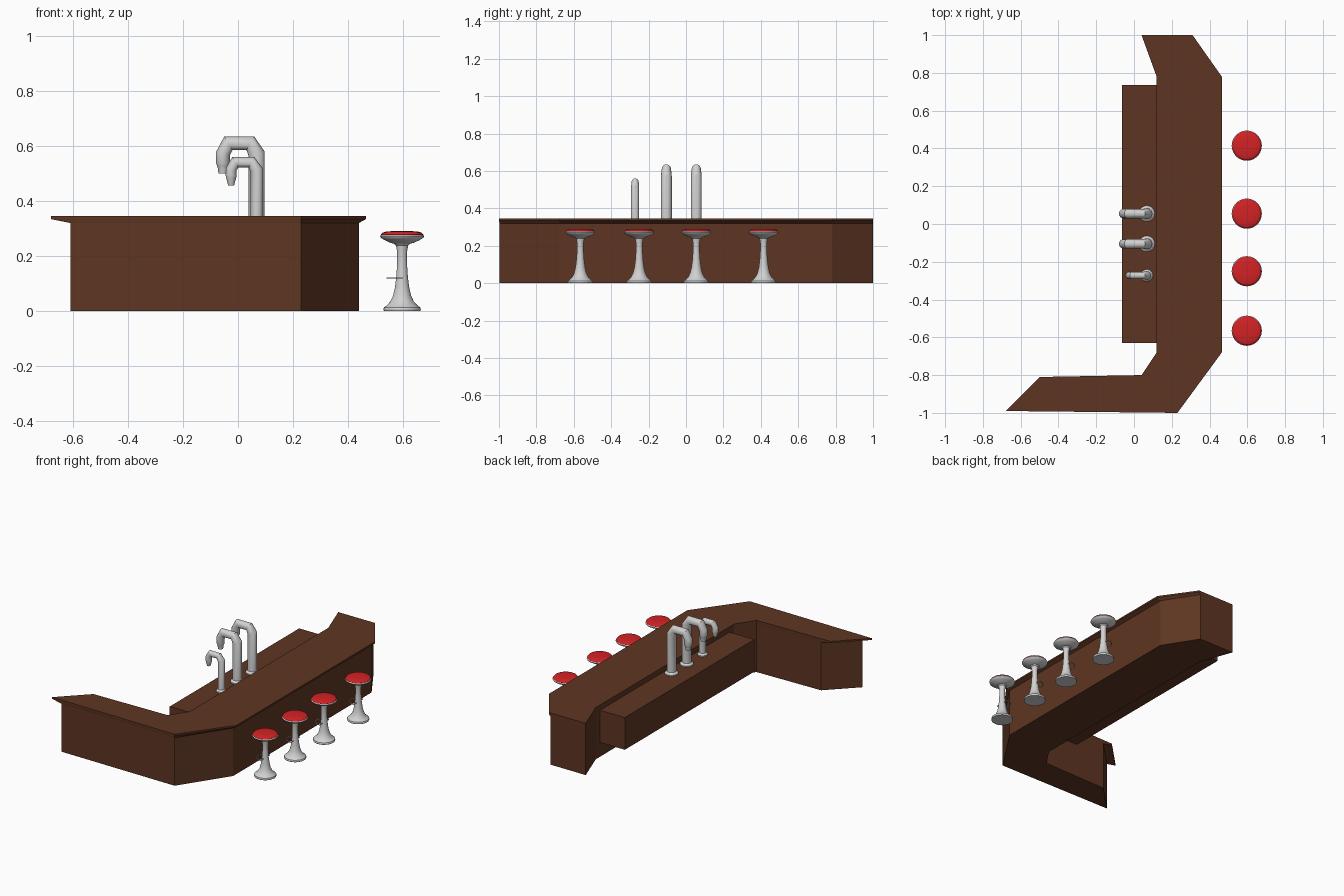
import bpy, bmesh, math
from mathutils import Vector

if "Cube" in bpy.data.objects:
    bpy.data.objects.remove(bpy.data.objects["Cube"])


def material(name, rgb):
    m = bpy.data.materials.new(name)
    m.diffuse_color = (*rgb, 1)
    m.use_nodes = True
    m.node_tree.nodes["Principled BSDF"].inputs["Base Color"].default_value = m.diffuse_color
    return m


WOOD = material("dark_wood", (0.112, 0.036, 0.016))
RED = material("red_vinyl", (0.65, 0.016, 0.018))
STEEL = material("steel", (0.64, 0.64, 0.64))


def loft(name, rings, mat, smooth=False, location=(0, 0, 0)):
    """Skin a list of equal-length point rings and cap both ends."""
    bm = bmesh.new()
    vs = [[bm.verts.new(p) for p in ring] for ring in rings]
    n = len(vs[0])
    for a, b in zip(vs, vs[1:]):
        for i in range(n):
            j = (i + 1) % n
            bm.faces.new((a[i], a[j], b[j], b[i]))
    bm.faces.new(vs[0][::-1])
    bm.faces.new(vs[-1])
    bmesh.ops.recalc_face_normals(bm, faces=bm.faces)
    me = bpy.data.meshes.new(name)
    bm.to_mesh(me)
    bm.free()
    me.materials.append(mat)
    ob = bpy.data.objects.new(name, me)
    ob.location = location
    bpy.context.collection.objects.link(ob)
    if smooth:
        bpy.ops.object.select_all(action='DESELECT')
        ob.select_set(True)
        bpy.context.view_layer.objects.active = ob
        bpy.ops.object.shade_smooth_by_angle(angle=math.radians(32))
    return ob


def flat(outline, z):
    return [(x, y, z) for x, y in outline]


def lathe(name, profile, mat, location, sides=28):
    rings = [[(r * math.cos(2 * math.pi * i / sides), r * math.sin(2 * math.pi * i / sides), z)
              for i in range(sides)] for r, z in profile]
    return loft(name, rings, mat, True, location)


def pipe(name, pts, radii, mat, location=(0, 0, 0), sides=16, plane="xz"):
    """Mitred round pipe along a planar path."""
    def to3(p):
        return Vector((p[0], 0, p[1])) if plane == "xz" else Vector((p[0], p[1], 0))
    side = Vector((0, 1, 0)) if plane == "xz" else Vector((0, 0, 1))
    p = [to3(q) for q in pts]
    rings = []
    for i, c in enumerate(p):
        d0 = (c - p[i - 1]).normalized() if i else (p[1] - c).normalized()
        d1 = (p[i + 1] - c).normalized() if i < len(p) - 1 else d0
        t = (d0 + d1).normalized()
        normal = side.cross(t) / max(t.dot(d0), 0.5)
        rings.append([c + radii[i] * (math.cos(a) * normal + math.sin(a) * side)
                      for a in (2 * math.pi * k / sides for k in range(sides))])
    return loft(name, rings, mat, True, location)


# Counter: body, and a top whose lip slopes back to the body
body = [(0.04, 1), (0.30, 1), (0.44, 0.78), (0.44, -0.68), (0.23, -0.997), (-0.61, -0.99),
        (-0.43, -0.81), (0.04, -0.80), (0.12, -0.68), (0.12, 0.78)]
top = [(0.04, 1), (0.31, 1), (0.465, 0.78), (0.465, -0.68), (0.23, -1), (-0.68, -0.99),
       (-0.50, -0.81), (0.04, -0.80), (0.12, -0.68), (0.12, 0.78)]
loft("counter_body", [flat(body, 0), flat(body, 0.32)], WOOD)
loft("counter_top", [flat(body, 0.32), flat(top, 0.334), flat(top, 0.345)], WOOD)

# Raised work shelf behind the counter
shelf = [(-0.063, -0.63), (0.12, -0.63), (0.12, 0.735), (-0.063, 0.735)]
loft("back_shelf", [flat(shelf, 0.095), flat(shelf, 0.31)], WOOD)

# Taps: two large, one small, each with a base flange and stepped nozzle
big_path = [(0.068, 0.31), (0.068, 0.572), (0.045, 0.61), (-0.035, 0.61), (-0.055, 0.572),
            (-0.055, 0.538), (-0.055, 0.525), (-0.055, 0.522), (-0.055, 0.50)]
big_radii = [0.029, 0.029, 0.025, 0.025, 0.025, 0.025, 0.020, 0.019, 0.016]
small_path = [(0.068, 0.31), (0.068, 0.513), (0.049, 0.541), (-0.01, 0.541), (-0.025, 0.515),
              (-0.025, 0.492), (-0.025, 0.484), (-0.025, 0.480), (-0.025, 0.457)]
small_radii = [0.022, 0.022, 0.019, 0.019, 0.019, 0.020, 0.018, 0.017, 0.011]
for n, (y, path, radii) in enumerate([(0.055, big_path, big_radii),
                                      (-0.105, big_path, big_radii),
                                      (-0.272, small_path, small_radii)], 1):
    pipe(f"tap_{n}", path, radii, STEEL, (0, y, 0))
    r = radii[0]
    lathe(f"tap_flange_{n}", [(r * 1.45, 0.31), (r * 1.45, 0.317), (r * 1.0, 0.328)],
          STEEL, (0.068, y, 0))

# Stools: flared pedestal, seat dish, cushion and foot rest
pedestal = [(0.066, 0), (0.068, 0.006), (0.066, 0.013), (0.056, 0.020), (0.043, 0.034),
            (0.033, 0.055), (0.026, 0.085), (0.021, 0.125), (0.018, 0.17), (0.018, 0.215),
            (0.022, 0.238), (0.034, 0.25)]
dish = [(0.032, 0.245), (0.045, 0.249), (0.064, 0.258), (0.077, 0.266), (0.080, 0.272),
        (0.077, 0.277)]
cushion = [(0.077, 0.272), (0.077, 0.278), (0.071, 0.285), (0.058, 0.289), (0.03, 0.291),
           (0.004, 0.291)]
loop = [(-0.055 * math.sin(math.pi * i / 12), 0.047 * math.cos(math.pi * i / 12))
        for i in range(13)]
for n, y in enumerate((0.415, 0.055, -0.25, -0.565), 1):
    at = (0.597, y, 0)
    lathe(f"stool_pedestal_{n}", pedestal, STEEL, at)
    lathe(f"stool_dish_{n}", dish, STEEL, at)
    lathe(f"stool_cushion_{n}", cushion, RED, at)
    high = (0.597, y, 0.12)
    pipe(f"foot_rest_{n}", loop, [0.003] * 13, STEEL, high, 6, "xy")
    pipe(f"foot_rest_bar_{n}", [(0, -0.048), (0, 0.048)], [0.003] * 2, STEEL, high, 6, "xy")
